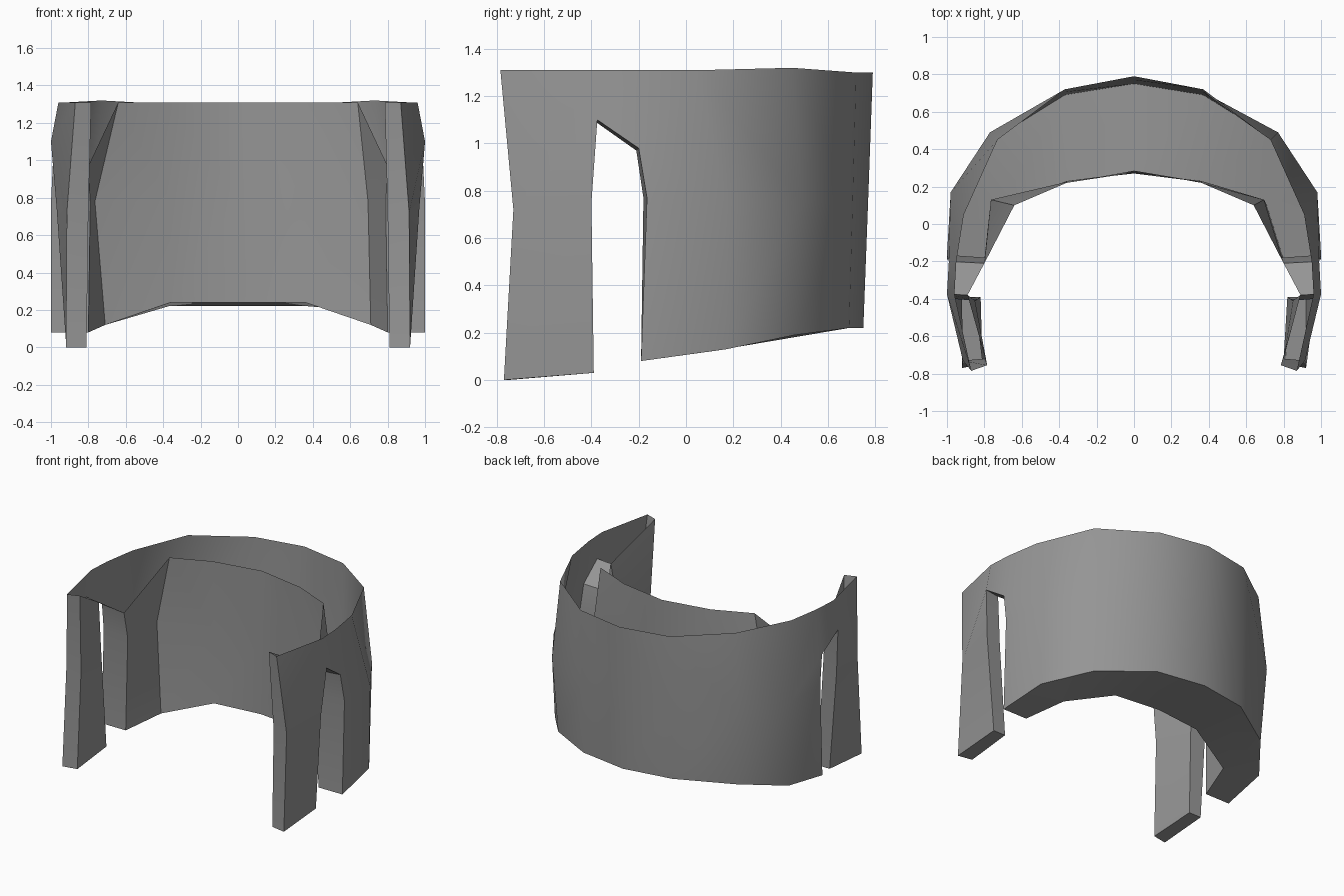
import bpy, bmesh, math
from mathutils import Vector

cube = bpy.data.objects.get("Cube")
if cube:
    bpy.data.objects.remove(cube, do_unlink=True)

# Plain grey material
grey = bpy.data.materials.new("plain grey")
grey.use_nodes = True
colour = (0.3, 0.3, 0.3, 1)
grey.diffuse_color = colour
grey.node_tree.nodes["Principled BSDF"].inputs["Base Color"].default_value = colour

# Columns of the outer skin, from the back centre to the front, each bottom to top
OUTER = dict(
    centre=[(0, .75, .22), (0, .77, .75), (0, .79, 1.3)],
    back=[(.37, .69, .22), (.37, .705, .75), (.37, .72, 1.3)],
    corner=[(.74, .46, .19), (.77, .49, .75), (.73, .45, 1.32)],
    side=[(.97, .17, .13), (.98, .17, .75), (.91, .05, 1.31)],
    arch=[(1, -.19, .08), (1, -.165, .77), (.99, -.2, .98), (.95, -.2, 1.31)],
    leg=[(.92, -.39, .03), (.97, -.4, .75), (1, -.375, 1.1), (.96, -.375, 1.31)],
    front=[(.92, -.77, 0), (.915, -.73, .72), (.87, -.785, 1.31)],
)

# Columns of the inner skin
INNER = dict(
    centre=[(0, .27, .24), (0, .275, .78), (0, .285, 1.31)],
    back=[(.36, .23, .24), (.36, .225, .78), (.36, .22, 1.31)],
    corner=[(.71, .1, .12), (.73, .13, .78), (.64, .1, 1.31)],
    arch=[(.8, -.19, .08), (.79, -.18, .77), (.8, -.21, .97)],
    leg=[(.82, -.39, .03), (.85, -.41, .75), (.89, -.38, 1.09)],
    front=[(.81, -.75, 0), (.8, -.72, .72), (.785, -.755, 1.31)],
)


def build_half(bm, side):
    """Adds one half of the shell; side is 1 or -1 along x."""
    def columns(table):
        return {name: [bm.verts.new((x * side, y, z)) for x, y, z in pts]
                for name, pts in table.items()}

    def face(*verts):
        bm.faces.new(verts if side > 0 else verts[::-1])

    def strip(a, b):
        # quads up to the shorter column, extra points join the last face
        face(a[0], b[0], b[1], a[1])
        face(*a[1:][::-1], *b[1:])

    out, inn = columns(OUTER), columns(INNER)
    if side < 0:
        inn["corner"][1].co.x -= .035
    else:
        inn["corner"][1].co.x -= .035

    # Outer skin
    for a, b in (("back", "centre"), ("corner", "back"), ("side", "corner"),
                 ("arch", "side"), ("front", "leg")):
        strip(out[a], out[b])
    face(out["leg"][2], out["arch"][2], out["arch"][3], out["leg"][3])

    # Inner skin, broken at the arch
    for a, b in (("centre", "back"), ("back", "corner"),
                 ("corner", "arch"), ("leg", "front")):
        strip(inn[a], inn[b])

    # Arch reveals, arch roof and front of the leg
    for name, flip in (("arch", False), ("leg", True), ("front", False)):
        for i in range(2):
            quad = [inn[name][i], out[name][i], out[name][i + 1], inn[name][i + 1]]
            face(*(quad[::-1] if flip else quad))
    face(inn["leg"][2], inn["arch"][2], out["arch"][2], out["leg"][2])

    # Undersides of the body and the leg; the top stays open
    for a, b in (("centre", "back"), ("back", "corner"), ("leg", "front")):
        face(inn[a][0], out[a][0], out[b][0], inn[b][0])
    face(inn["corner"][0], out["corner"][0], out["side"][0])
    face(inn["corner"][0], out["side"][0], out["arch"][0], inn["arch"][0])


bm = bmesh.new()
for side in (1, -1):
    build_half(bm, side)
bmesh.ops.remove_doubles(bm, verts=bm.verts, dist=.001)
mesh = bpy.data.meshes.new("curved_shell")
bm.to_mesh(mesh)
bm.free()
shell = bpy.data.objects.new("curved_shell", mesh)
bpy.context.collection.objects.link(shell)
mesh.materials.append(grey)

# Smooth curved walls with sharp edges
bpy.context.view_layer.objects.active = shell
shell.select_set(True)
bpy.ops.object.shade_smooth_by_angle(angle=math.radians(40))
